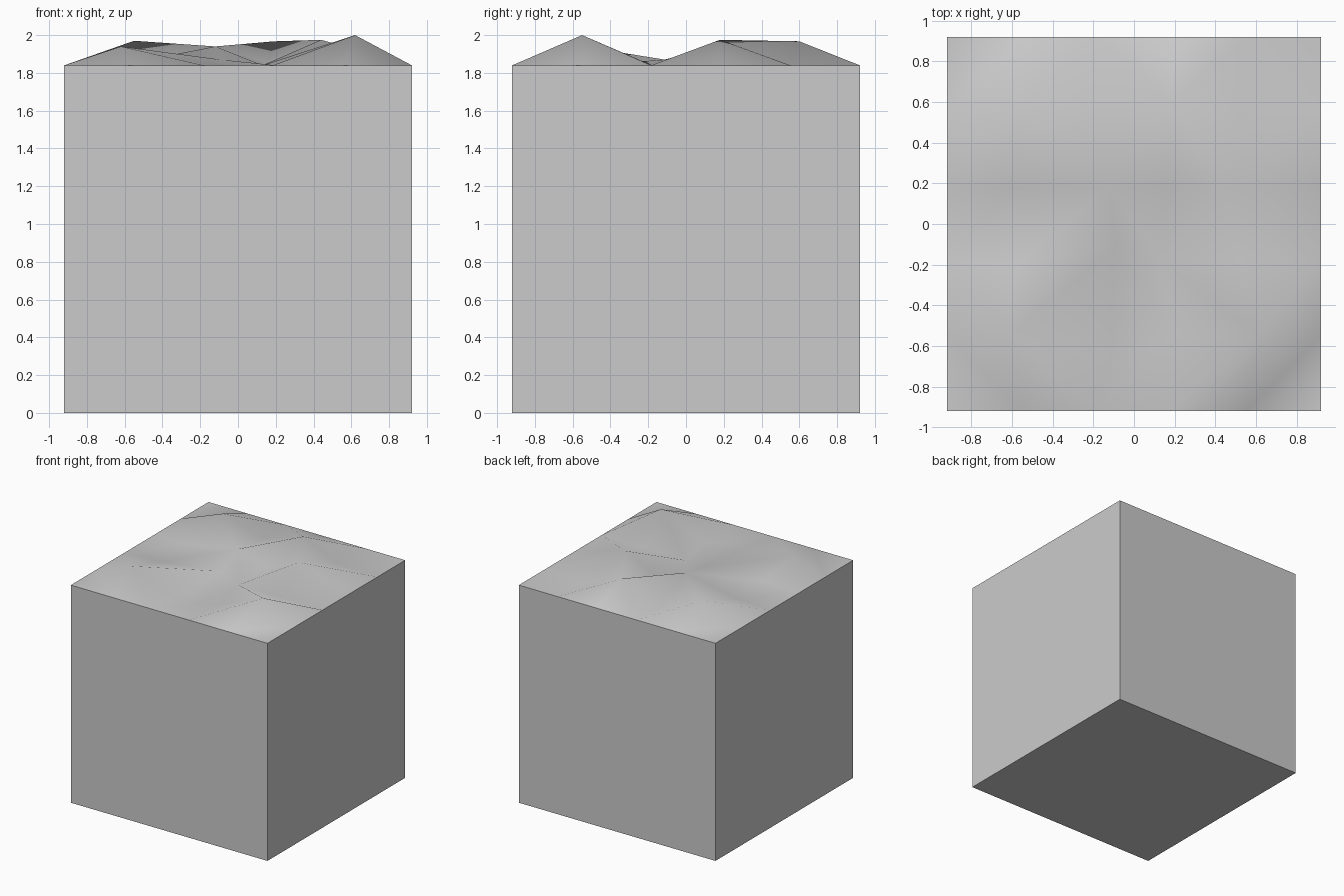
import bpy, bmesh
from math import radians

if "Cube" in bpy.data.objects:
    bpy.data.objects.remove(bpy.data.objects["Cube"])

HALF, RIM, N = 0.92, 1.84, 5

# Inner terrain points, rows from front to back, left to right
INNER = [
    [(-0.62, -0.55, 1.94), (-0.11, -0.66, 1.84), (0.20, -0.55, 1.84), (0.62, -0.55, 2.00)],
    [(-0.58, -0.20, 1.85), (-0.09, -0.11, 1.87), (0.13, -0.18, 1.84), (0.52, -0.18, 1.84)],
    [(-0.60, 0.18, 1.85), (-0.12, 0.18, 1.94), (0.16, 0.19, 1.85), (0.44, 0.18, 1.975)],
    [(-0.55, 0.58, 1.97), (-0.19, 0.60, 1.84), (0.19, 0.60, 1.967), (0.53, 0.57, 1.84)],
]


def point(i, j):
    if 0 < i < N and 0 < j < N:
        return INNER[j - 1][i - 1]
    return (-HALF + 2 * HALF * i / N, -HALF + 2 * HALF * j / N, RIM)


bm = bmesh.new()
v = [[bm.verts.new(point(i, j)) for i in range(N + 1)] for j in range(N + 1)]

# Terrain surface: each cell is split along its higher diagonal, corners are cut flat
for j in range(N):
    for i in range(N):
        a, b, c, d = v[j][i], v[j][i + 1], v[j + 1][i + 1], v[j + 1][i]
        rising = a.co.z + c.co.z >= b.co.z + d.co.z
        if i in (0, N - 1) and j in (0, N - 1):
            rising = i != j
        tris = ((a, b, c), (a, c, d)) if rising else ((a, b, d), (b, c, d))
        for t in tris:
            bm.faces.new(t)

# Block walls dropped from the rim, then the base
rim = [e for e in bm.edges if e.is_boundary]
new = bmesh.ops.extrude_edge_only(bm, edges=rim)["geom"]
for p in new:
    if isinstance(p, bmesh.types.BMVert):
        p.co.z = 0
bmesh.ops.contextual_create(bm, geom=[e for e in new if isinstance(e, bmesh.types.BMEdge) and e.is_boundary])
bmesh.ops.recalc_face_normals(bm, faces=bm.faces[:])

mesh = bpy.data.meshes.new("terrain_block")
bm.to_mesh(mesh)
bm.free()
block = bpy.data.objects.new("terrain_block", mesh)
bpy.context.collection.objects.link(block)
bpy.context.view_layer.objects.active = block
block.select_set(True)
bpy.ops.object.shade_smooth_by_angle(angle=radians(50))
